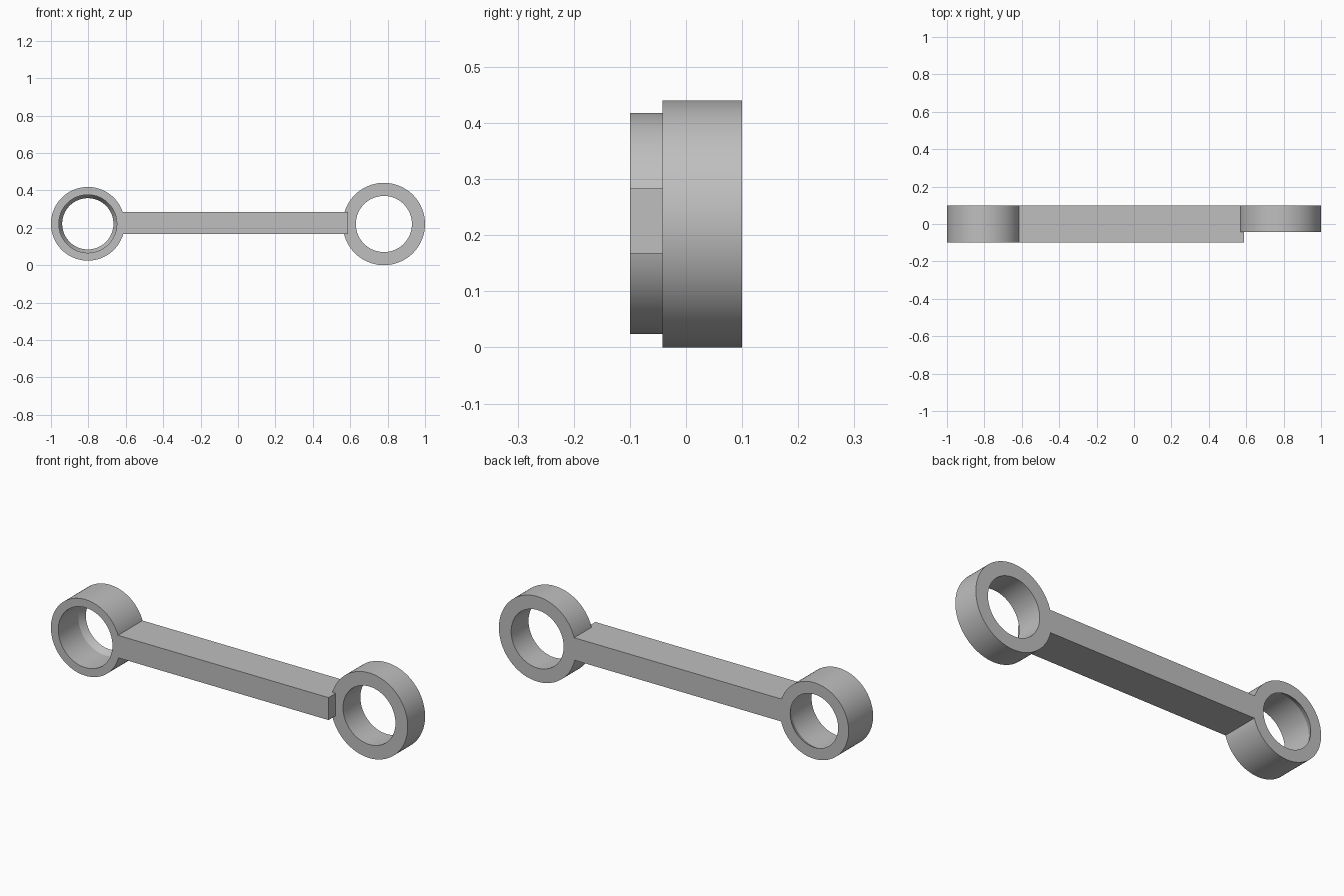
import bpy
import bmesh
from math import cos, sin, tau, radians

SIDES = 96

cube = bpy.data.objects.get("Cube")
if cube:
    bpy.data.objects.remove(cube, do_unlink=True)

grey = bpy.data.materials.new("plain grey")
grey.use_nodes = True
colour = (0.52, 0.52, 0.52, 1)
grey.diffuse_color = colour
grey.node_tree.nodes["Principled BSDF"].inputs["Base Color"].default_value = colour


def finish(name, bm):
    bmesh.ops.recalc_face_normals(bm, faces=bm.faces)
    mesh = bpy.data.meshes.new(name)
    bm.to_mesh(mesh)
    bm.free()
    mesh.materials.append(grey)
    obj = bpy.data.objects.new(name, mesh)
    bpy.context.collection.objects.link(obj)
    return obj


def ring(name, x, z, profile):
    """Revolve a closed (radius, y) profile about the y direction."""
    bm = bmesh.new()
    loops = [[bm.verts.new((x + r * cos(tau * i / SIDES), y, z + r * sin(tau * i / SIDES)))
              for i in range(SIDES)] for r, y in profile]
    for a, b in zip(loops, loops[1:] + loops[:1]):
        for i in range(SIDES):
            j = (i + 1) % SIDES
            bm.faces.new((a[i], a[j], b[j], b[i]))
    obj = finish(name, bm)
    bpy.ops.object.select_all(action="DESELECT")
    obj.select_set(True)
    bpy.context.view_layer.objects.active = obj
    bpy.ops.object.shade_smooth_by_angle(angle=radians(20))


def box(name, low, high):
    bm = bmesh.new()
    bmesh.ops.create_cube(bm, size=1)
    for v in bm.verts:
        v.co = [h if c > 0 else l for c, l, h in zip(v.co, low, high)]
    finish(name, bm)


# Small eye with a bore that narrows to a lip at the back
ring("small_eye", -0.803, 0.221,
     [(0.197, -0.1), (0.197, 0.1), (0.137, 0.1), (0.155, 0.065), (0.155, -0.1)])

# Large eye, thinner and flush with the back
ring("large_eye", 0.78, 0.22,
     [(0.22, -0.042), (0.22, 0.1), (0.15, 0.1), (0.15, -0.042)])

# Straight bar joining the eyes
box("connecting_bar", (-0.63, -0.1, 0.167), (0.588, 0.1, 0.283))
